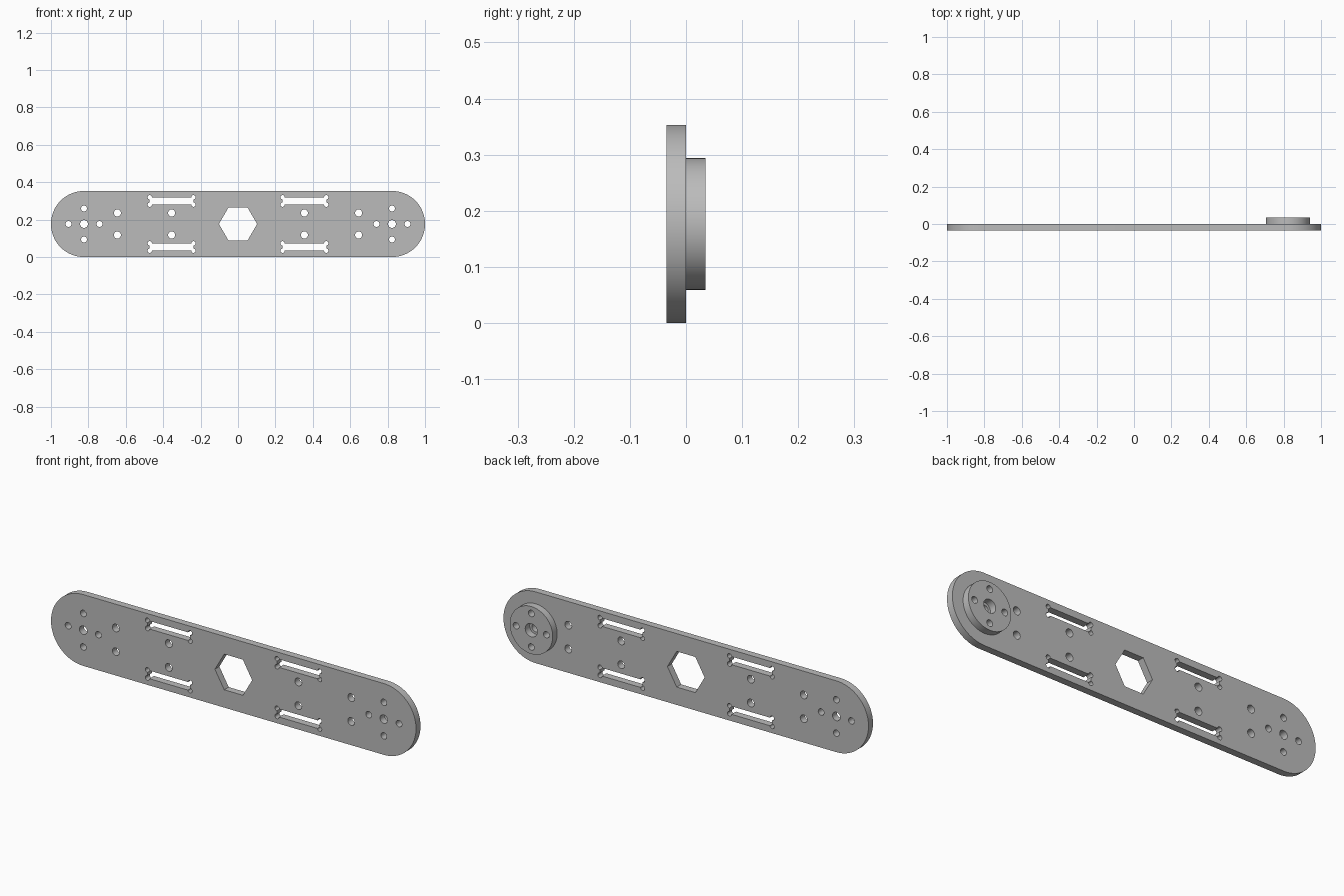
import bpy, bmesh
from math import sin, cos, pi, radians

cube = bpy.data.objects.get("Cube")
if cube:
    bpy.data.objects.remove(cube)

R = 0.1765        # end radius, also half the plate height
THICK = 0.035     # thickness of plate and hub
PIVOT = 0.8235    # distance of the end hole patterns from the middle

metal = bpy.data.materials.new("grey metal")
metal.use_nodes = True
GREY = (0.5, 0.5, 0.5, 1)
metal.diffuse_color = GREY
metal.node_tree.nodes["Principled BSDF"].inputs["Base Color"].default_value = GREY


def arc(cx, cy, r, start, sweep, n):
    return [(cx + r * cos(radians(start + sweep * i / n)),
             cy + r * sin(radians(start + sweep * i / n))) for i in range(n + 1)]


def circle(cx, cy, r, n=32):
    return arc(cx, cy, r, 0, 360, n)[:-1]


def dogbone(cx, cy, half_w, half_h, r):
    """Rectangular slot with round corner reliefs."""
    corners = [(1, -1), (1, 1), (-1, 1), (-1, -1)]
    pts = []
    for k, (sx, sy) in enumerate(corners):
        pts += arc(cx + sx * half_w, cy + sy * half_h, r, 180 + 90 * k, 270, 18)
    return pts


def bolt_pattern(cx, centre_r):
    """Centre hole with four small holes around it."""
    ring = [(cx + x, y) for x, y in circle(0, 0, 0.083, 4)]
    return [circle(cx, 0, centre_r)] + [circle(x, y, 0.016, 24) for x, y in ring]


def extruded(name, outlines, y):
    """Extrude a filled outline with holes, standing upright in the XZ plane."""
    curve = bpy.data.curves.new(name, 'CURVE')
    curve.dimensions = '2D'
    curve.fill_mode = 'BOTH'
    curve.extrude = THICK / 2
    for pts in outlines:
        spline = curve.splines.new('POLY')
        spline.points.add(len(pts) - 1)
        for p, (x, z) in zip(spline.points, pts):
            p.co = (x, z, 0, 1)
        spline.use_cyclic_u = True
    source = bpy.data.objects.new(name + " outline", curve)
    bpy.context.collection.objects.link(source)
    deps = bpy.context.evaluated_depsgraph_get()
    mesh = bpy.data.meshes.new_from_object(source.evaluated_get(deps))
    bpy.data.objects.remove(source)

    bm = bmesh.new()
    bm.from_mesh(mesh)
    bmesh.ops.remove_doubles(bm, verts=bm.verts, dist=1e-5)
    bmesh.ops.recalc_face_normals(bm, faces=bm.faces)
    bm.to_mesh(mesh)
    bm.free()
    mesh.materials.clear()
    mesh.materials.append(metal)

    obj = bpy.data.objects.new(name, mesh)
    bpy.context.collection.objects.link(obj)
    obj.rotation_euler.x = pi / 2
    obj.location = (0, y, R)
    bpy.ops.object.select_all(action='DESELECT')
    obj.select_set(True)
    bpy.context.view_layer.objects.active = obj
    bpy.ops.object.shade_smooth_by_angle(angle=radians(30))
    return obj


# Arm plate: rounded bar, hexagonal window, mirrored holes and slots
plate = [arc(PIVOT, 0, R, -90, 180, 48) + arc(-PIVOT, 0, R, 90, 180, 48),
         circle(0, 0, 0.102, 6)]
for side in (-1, 1):
    plate += bolt_pattern(side * PIVOT, 0.021)
    for up in (-1, 1):
        plate.append(circle(side * 0.645, up * 0.059, 0.019))
        plate.append(circle(side * 0.355, up * 0.059, 0.019))
        plate.append(dogbone(side * 0.355, up * 0.123, 0.117, 0.02, 0.0115))
extruded("arm_plate", plate, -THICK / 2)

# Round hub on the back of the left end
extruded("hub_disc", [circle(PIVOT, 0, 0.1175, 64)] + bolt_pattern(PIVOT, 0.033),
         THICK / 2)
